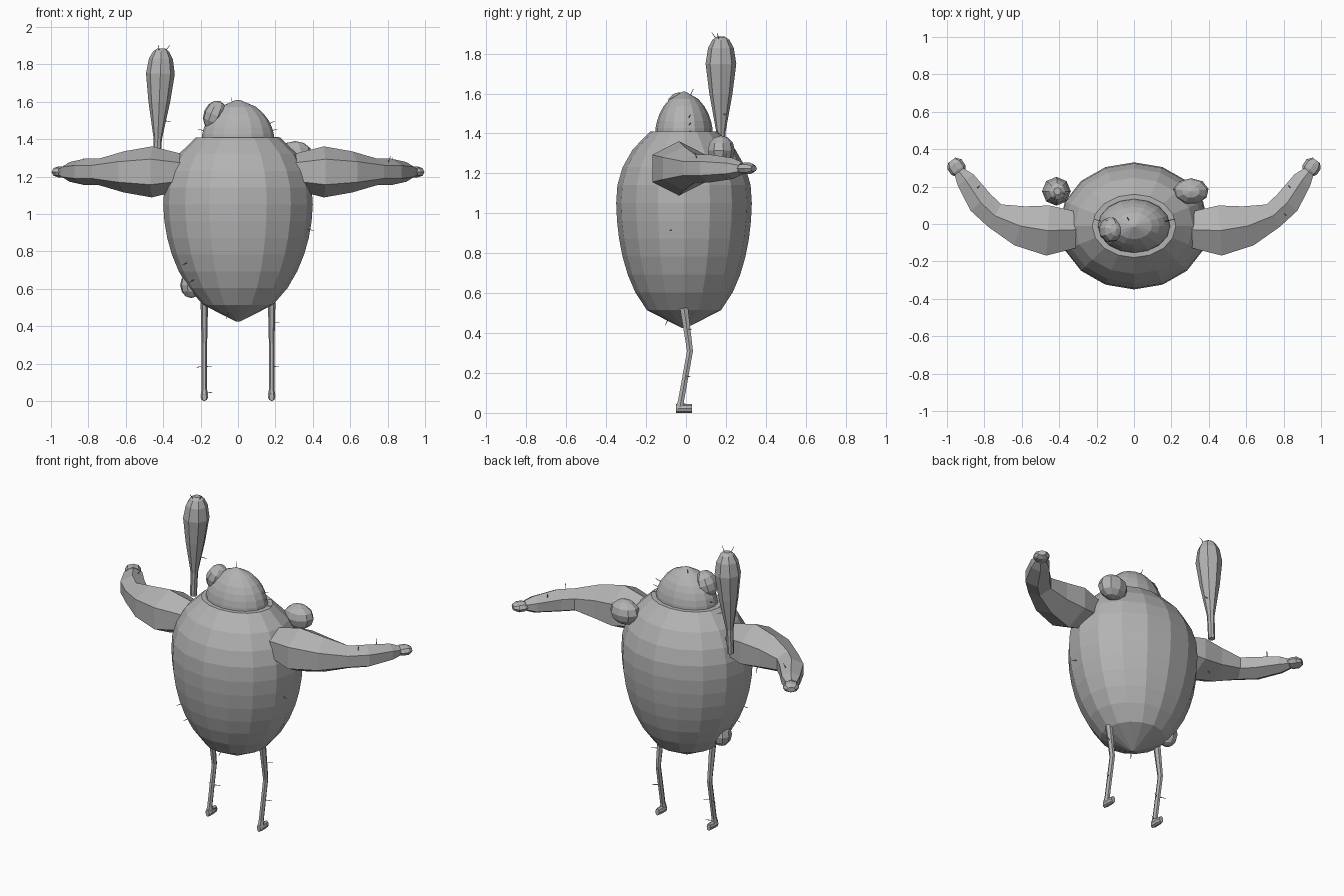
import bpy, bmesh, math, random
from mathutils import Vector, Matrix

cube = bpy.data.objects.get("Cube")
if cube:
    bpy.data.objects.remove(cube)

# single clay colour
shade = (0.45, 0.45, 0.45, 1)
grey = bpy.data.materials.new("clay grey")
grey.use_nodes = True
grey.diffuse_color = shade
grey.node_tree.nodes["Principled BSDF"].inputs["Base Color"].default_value = shade

X_AXIS, Y_AXIS, Z_AXIS = Matrix.Identity(3)


def finish(name, bm):
    bmesh.ops.recalc_face_normals(bm, faces=bm.faces)
    mesh = bpy.data.meshes.new(name)
    bm.to_mesh(mesh)
    bm.free()
    mesh.materials.append(grey)
    part = bpy.data.objects.new(name, mesh)
    bpy.context.collection.objects.link(part)
    return part


def loft(name, rings, sides, up, phase=0):
    """Skin a row of elliptical rings, each given as (centre, side radius, up radius)."""
    bm = bmesh.new()
    centres = [Vector(ring[0]) for ring in rings]
    loops = []
    for i, (centre, side_radius, up_radius) in enumerate(rings):
        before = centres[max(i - 1, 0)]
        after = centres[min(i + 1, len(centres) - 1)]
        tangent = (after - before).normalized()
        across = tangent.cross(up).normalized()
        upward = across.cross(tangent)
        loop = []
        for k in range(sides):
            angle = phase + math.tau * k / sides
            offset = across * side_radius * math.cos(angle) + upward * up_radius * math.sin(angle)
            loop.append(bm.verts.new(Vector(centre) + offset))
        loops.append(loop)
    for lower, upper in zip(loops, loops[1:]):
        for k in range(sides):
            following = (k + 1) % sides
            bm.faces.new((lower[k], lower[following], upper[following], upper[k]))
    bm.faces.new(loops[0])
    bm.faces.new(loops[-1])
    return finish(name, bm)


def lump(name, centre, size, tilt=0):
    bm = bmesh.new()
    placement = Matrix.Translation(centre) @ Matrix.Rotation(tilt, 4, 'Y') @ Matrix.Diagonal((*size, 1))
    bmesh.ops.create_uvsphere(bm, u_segments=9, v_segments=6, radius=1, matrix=placement)
    return finish(name, bm)


def grow_hairs(part, count, length=0.035, thickness=0.003):
    """Stand thin spikes on randomly chosen faces that look sideways or up and down."""
    faces = [f for f in part.data.polygons if abs(f.normal.y) < 0.6]
    for face in random.sample(faces, count):
        root, way = face.center, face.normal
        rings = [(root - way * thickness, thickness, thickness),
                 (root + way * length, thickness / 2, thickness / 2)]
        loft(part.name + "_hair", rings, 3, Y_AXIS)


def egg_ring(step, steps):
    """One level of the egg: a long rounded taper below the waist, a blunt one above."""
    bottom, waist, top = 0.425, 1.07, 1.41
    z = bottom + (top - bottom) * step / steps
    if z < waist:
        width = (1 - ((waist - z) / (waist - bottom)) ** 2) ** 0.56
        depth = width ** 0.8
    else:
        width = (1 - ((z - waist) / 0.41) ** 2) ** 0.5
        depth = width ** 1.2
    return (0, -0.01, z), max(0.4 * width, 0.01), max(0.34 * depth, 0.01)


def dome_ring(step, steps):
    t = step / steps
    width = max((1 - t * t) ** 0.6, 0.05)
    return (0, -0.01, 1.39 + 0.22 * t), 0.195 * width, 0.145 * width


random.seed(4)

# egg-shaped body and domed head
body_levels, head_levels = 11, 6
body = loft("body", [egg_ring(i, body_levels) for i in range(body_levels + 1)], 16, Y_AXIS)
head = loft("head", [dome_ring(i, head_levels) for i in range(head_levels + 1)], 16, Y_AXIS)
grow_hairs(body, 4)
grow_hairs(head, 5)

# warts
lump("head_lump", (-0.125, -0.03, 1.53), (0.06, 0.07, 0.08), tilt=0.4)
lump("shoulder_lump", (0.305, 0.175, 1.315), (0.095, 0.07, 0.075))
lump("hip_lump", (-0.25, 0, 0.62), (0.06, 0.06, 0.07))

# arm and fist paths: outward, back, radius
arm_height = 1.225
arm_path = [(0.3, -0.03, 0.11), (0.46, -0.035, 0.155), (0.61, -0.01, 0.125), (0.745, 0.045, 0.08),
            (0.82, 0.115, 0.08), (0.9, 0.235, 0.06), (0.935, 0.28, 0.035)]
fist_path = [(0.925, 0.27, 0.03), (0.94, 0.29, 0.046), (0.96, 0.32, 0.046), (0.975, 0.34, 0.025)]
# leg path: back, height, radius; foot path: back, radius
leg_path = [(-0.01, 0.525, 0.02), (0.02, 0.31, 0.015), (-0.025, 0.06, 0.015), (-0.03, 0.03, 0.02)]
foot_path = [(-0.05, 0.012), (-0.04, 0.02), (0, 0.02), (0.03, 0.014)]
leg_spread, foot_height = 0.18, 0.022

for sign, side in ((1, "left"), (-1, "right")):
    arm = loft(side + "_arm", [((sign * x, y, arm_height), r, r * 0.88) for x, y, r in arm_path],
               6, Z_AXIS, phase=math.pi / 6)
    loft(side + "_fist", [((sign * x, y, arm_height), r, r * 0.63) for x, y, r in fist_path], 8, Z_AXIS)
    leg = loft(side + "_leg", [((sign * leg_spread, y, z), r, r * 1.15) for y, z, r in leg_path], 6, Y_AXIS)
    loft(side + "_foot", [((sign * leg_spread, y, foot_height), r, foot_height) for y, r in foot_path],
         8, Z_AXIS)
    grow_hairs(arm, 2)
    grow_hairs(leg, 3)

# floating club, leaning slightly: height, radius
club_path = [(1.25, 0.02), (1.4, 0.022), (1.6, 0.058), (1.75, 0.077),
             (1.83, 0.064), (1.87, 0.042), (1.885, 0.02)]
club = loft("club", [((0.04 * z - 0.485, 0.175, z), r, r) for z, r in club_path], 8, Y_AXIS)
grow_hairs(club, 3)
